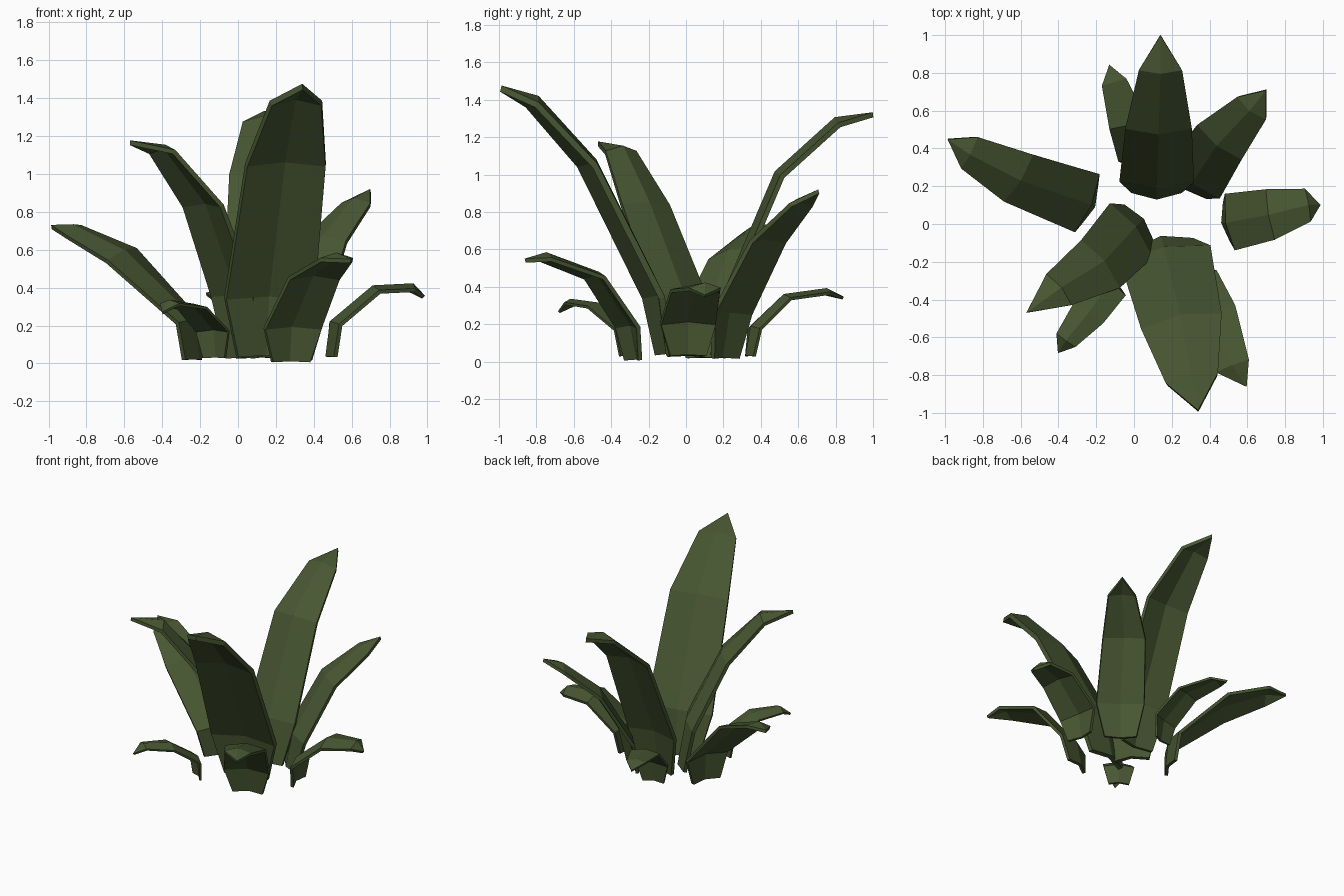
import bpy, bmesh
from math import radians, cos, sin
from mathutils import Vector, Matrix

green = bpy.data.materials.new("leaf_green")
green.diffuse_color = (0.065, 0.095, 0.032, 1)

PROFILE = (0.67, 1.0, 0.89, 0.57)   # leaf width at base, lower, upper, shoulder


def leaf(name, azimuth, width, path, roll=0):
    """Bent, slightly ridged low-poly blade following five centre points."""
    pts = [Vector(p) for p in path]
    a = radians(azimuth)
    flat_left = Vector((-sin(a), cos(a), 0))
    bm = bmesh.new()
    rows = []
    for i, f in enumerate(PROFILE):
        t = (pts[i + 1] - pts[max(i - 1, 0)]).normalized()
        left = flat_left.copy()
        if i > 1:
            left = Matrix.Rotation(radians(roll), 3, t) @ left
        n = t.cross(left).normalized()
        h, lift = width * f / 2, width * 0.045
        rows.append([bm.verts.new(pts[i] + left * h * s + n * lift * k)
                     for s, k in ((1, -1), (0, 1), (-1, -1))])
    tip = bm.verts.new(pts[4])
    for lo, hi in zip(rows, rows[1:]):
        for j in (0, 1):
            bm.faces.new((lo[j], lo[j + 1], hi[j + 1], hi[j]))
    for j in (0, 1):
        bm.faces.new((rows[3][j], rows[3][j + 1], tip))
    bmesh.ops.recalc_face_normals(bm, faces=bm.faces)
    me = bpy.data.meshes.new(name)
    bm.to_mesh(me)
    bm.free()
    me.materials.append(green)
    ob = bpy.data.objects.new(name, me)
    bpy.context.collection.objects.link(ob)
    # blade thickness
    mod = ob.modifiers.new("thickness", 'SOLIDIFY')
    mod.thickness = 0.07 * width
    mod.offset = 0


# tall inner leaves
leaf("front_tall_leaf", 281, 0.48, [(0.15, -0.10, 0.04), (0.165, -0.155, 0.35),
     (0.25, -0.51, 1.06), (0.305, -0.81, 1.39), (0.34, -0.99, 1.46)])
leaf("back_tall_leaf", 90, 0.39, [(0.12, 0.16, 0.03), (0.12, 0.22, 0.34),
     (0.13, 0.50, 1.00), (0.14, 0.81, 1.28), (0.14, 1.0, 1.32)])
leaf("left_front_tall_leaf", 219, 0.36, [(0.03, 0.01, 0.03), (-0.01, -0.03, 0.36),
     (-0.175, -0.21, 0.84), (-0.395, -0.345, 1.13), (-0.57, -0.47, 1.165)])
leaf("back_right_leaf", 52, 0.33, [(0.29, 0.20, 0.02), (0.32, 0.235, 0.26),
     (0.45, 0.43, 0.65), (0.62, 0.61, 0.85), (0.70, 0.71, 0.91)])
# low outer leaves
leaf("left_leaf", 157, 0.33, [(-0.23, 0.10, 0.02), (-0.245, 0.11, 0.22),
     (-0.61, 0.24, 0.58), (-0.87, 0.375, 0.71), (-0.985, 0.45, 0.72)], roll=-15)
leaf("front_right_leaf", 291, 0.32, [(0.275, -0.27, 0.01), (0.285, -0.30, 0.19),
     (0.40, -0.48, 0.46), (0.52, -0.75, 0.56), (0.595, -0.86, 0.54)])
leaf("right_leaf", 10, 0.30, [(0.485, 0.01, 0.035), (0.505, 0.01, 0.21),
     (0.72, 0.05, 0.39), (0.92, 0.10, 0.40), (0.98, 0.10, 0.35)])
leaf("back_small_leaf", 106, 0.23, [(0.035, 0.335, 0.03), (0.03, 0.36, 0.18),
     (-0.03, 0.53, 0.345), (-0.105, 0.75, 0.375), (-0.13, 0.84, 0.34)])
leaf("left_front_small_leaf", 235, 0.21, [(-0.12, -0.305, 0.03), (-0.13, -0.315, 0.175),
     (-0.24, -0.47, 0.30), (-0.36, -0.615, 0.32), (-0.40, -0.68, 0.265)])
